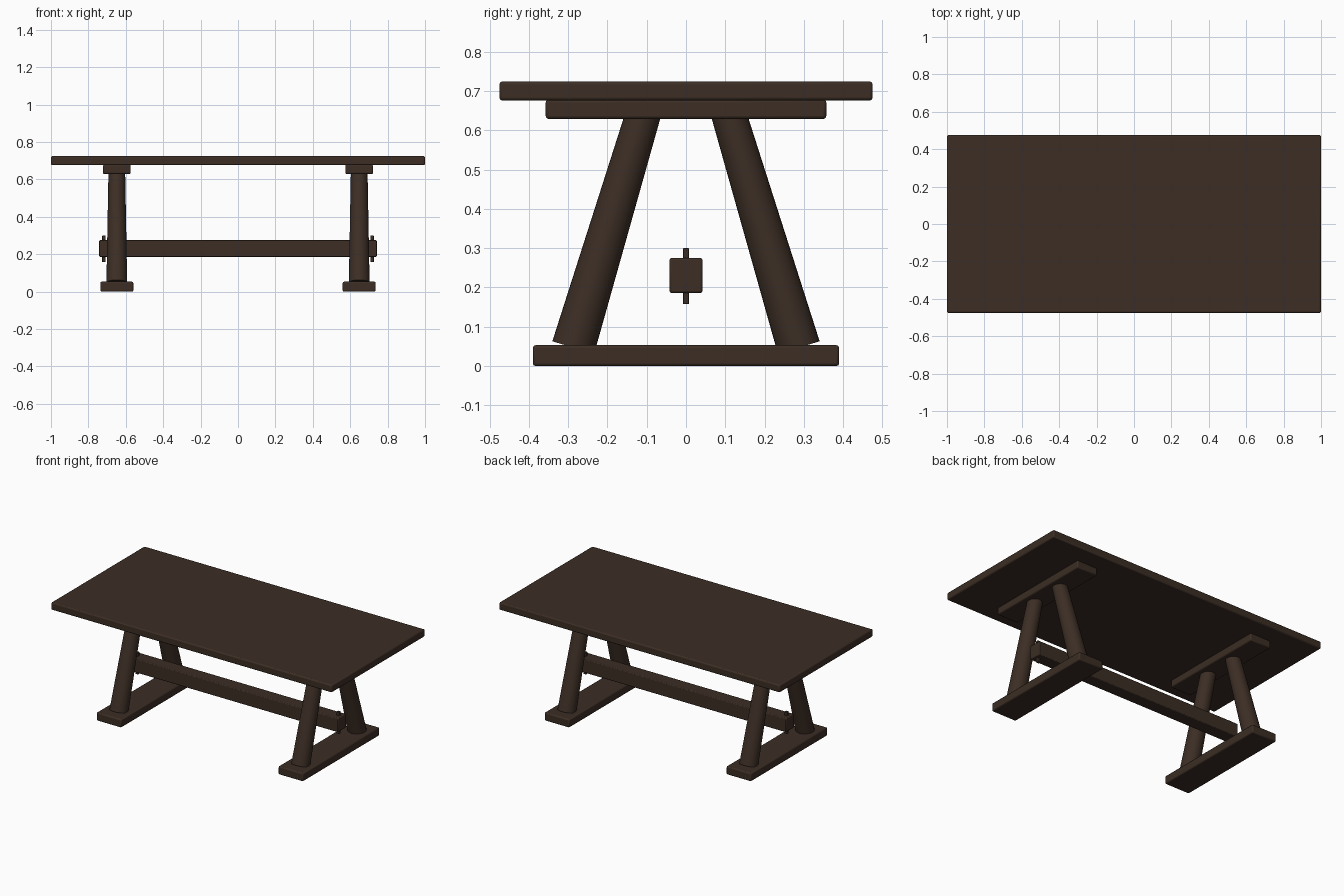
import bpy
from math import radians
from mathutils import Vector

cube = bpy.data.objects.get("Cube")
if cube:
    bpy.data.objects.remove(cube, do_unlink=True)

# Single dark wood colour
wood = bpy.data.materials.new("dark_wood")
wood.use_nodes = True
colour = (0.045, 0.027, 0.018, 1)
wood.diffuse_color = colour
wood.node_tree.nodes["Principled BSDF"].inputs["Base Color"].default_value = colour


def finish(obj, name):
    obj.name = name
    obj.data.materials.append(wood)
    bpy.ops.object.shade_smooth_by_angle(angle=radians(35))


def board(name, low, high, bevel=0.007):
    """Box between two corners with softened edges."""
    low, high = Vector(low), Vector(high)
    bpy.ops.mesh.primitive_cube_add(size=1, location=(low + high) / 2)
    obj = bpy.context.object
    obj.scale = high - low
    bpy.ops.object.transform_apply(location=False, rotation=False, scale=True)
    mod = obj.modifiers.new("soft_edges", 'BEVEL')
    mod.width = bevel
    mod.segments = 2
    finish(obj, name)


def leg(name, bottom, top):
    """Tapered round leg between two points."""
    bottom, top = Vector(bottom), Vector(top)
    axis = top - bottom
    bpy.ops.mesh.primitive_cone_add(vertices=32, radius1=0.0555, radius2=0.0445,
                                    depth=axis.length, location=(bottom + top) / 2)
    obj = bpy.context.object
    obj.rotation_euler = axis.to_track_quat('Z', 'Y').to_euler()
    finish(obj, name)


# Top and long stretcher
board("table_top", (-1, -0.475, 0.676), (1, 0.475, 0.724))
board("stretcher", (-0.742, -0.042, 0.186), (0.742, 0.042, 0.275), 0.005)

# Trestle at each end
for side, s in (("left", 1), ("right", -1)):
    x = s * 0.648
    board(side + "_foot", (x - 0.088, -0.39, 0), (x + 0.088, 0.39, 0.053))
    board(side + "_cleat", (x - 0.074, -0.357, 0.629), (x + 0.074, 0.357, 0.678))
    px = s * 0.717
    board(side + "_peg", (px - 0.009, -0.008, 0.158), (px + 0.009, 0.008, 0.3), 0.002)
    for end, e in (("front", -1), ("back", 1)):
        leg(f"{side}_{end}_leg", (x, e * 0.287, 0.047), (x, e * 0.106, 0.65))
